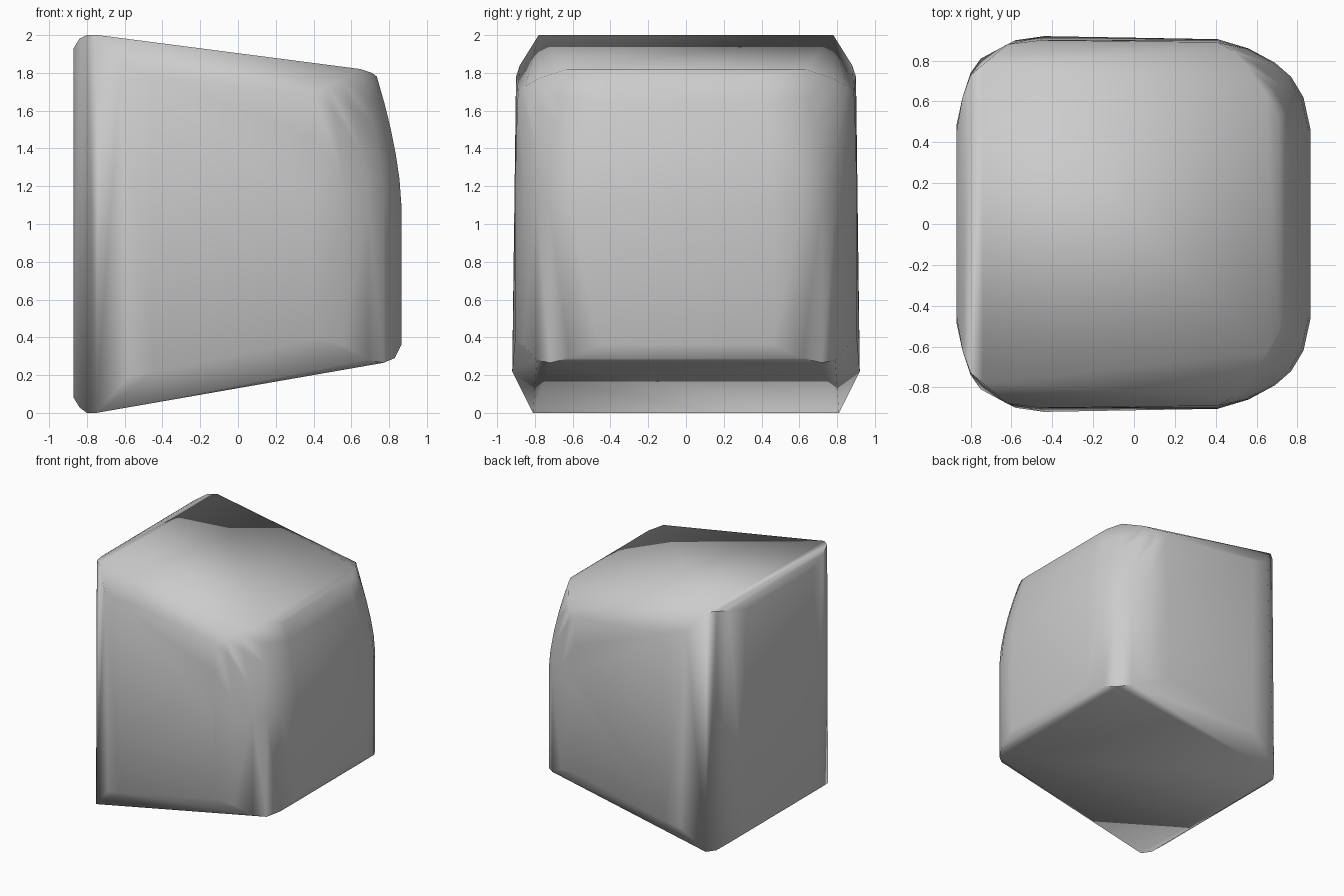
import bpy
import bmesh
import math

cube = bpy.data.objects.get("Cube")
if cube:
    bpy.data.objects.remove(cube, do_unlink=True)

# Single plain grey finish
grey = bpy.data.materials.new("plain grey")
grey.use_nodes = True
grey.diffuse_color = (0.6, 0.6, 0.6, 1)
grey.node_tree.nodes["Principled BSDF"].inputs["Base Color"].default_value = grey.diffuse_color

# Upright lines of the back half: lower rim point, upper rim point
flat_side = [
    ((-.87, .48, .08), (-.87, .45, 1.93)),
    ((-.84, .62, .03), (-.84, .62, 1.98)),
    ((-.8, .74, 0), (-.8, .73, 2)),
    ((-.75, .81, 0), (-.74, .78, 2)),
    ((-.58, .9, .19), (-.62, .88, 1.84)),
    ((-.44, .92, .22), (-.46, .9, 1.78)),
]
bulged_side = [
    ((.865, .46, .36), (.735, .43, 1.78)),
    ((.83, .62, .29), (.71, .52, 1.8)),
    ((.77, .72, .265), (.65, .63, 1.82)),
    ((.69, .79, .28), (.55, .78, 1.77)),
    ((.56, .86, .36), (.48, .85, 1.73)),
    ((.41, .905, .39), (.41, .89, 1.69)),
]


def bulge(low, high, steps=5, waist=1.1):
    """Rise straight to the waist, then curve inward to the upper rim."""
    for i in range(steps):
        t = i / steps
        pull = t ** 1.6
        yield (low[0] + (high[0] - low[0]) * pull,
               low[1] + (high[1] - low[1]) * pull,
               waist + (high[2] - waist) * t)


points = []
for low, high in flat_side:
    points += [low, high]
for low, high in bulged_side:
    points += [low, high, *bulge(low, high)]

# Wrap a convex skin over both mirrored halves
bm = bmesh.new()
for x, y, z in points:
    for side in (1, -1):
        bm.verts.new((x, y * side, z))
hull = bmesh.ops.convex_hull(bm, input=bm.verts[:])
loose = [v for v in bm.verts if not v.link_faces]
bmesh.ops.delete(bm, geom=loose, context='VERTS')
bmesh.ops.dissolve_limit(bm, angle_limit=math.radians(1), verts=bm.verts[:], edges=bm.edges[:])
bmesh.ops.recalc_face_normals(bm, faces=bm.faces[:])

mesh = bpy.data.meshes.new("tapered_block")
bm.to_mesh(mesh)
bm.free()
mesh.materials.append(grey)
block = bpy.data.objects.new("tapered_block", mesh)
bpy.context.collection.objects.link(block)

# Soft sides with crisp rims
bpy.context.view_layer.objects.active = block
block.select_set(True)
bpy.ops.object.shade_smooth_by_angle(angle=math.radians(56))
